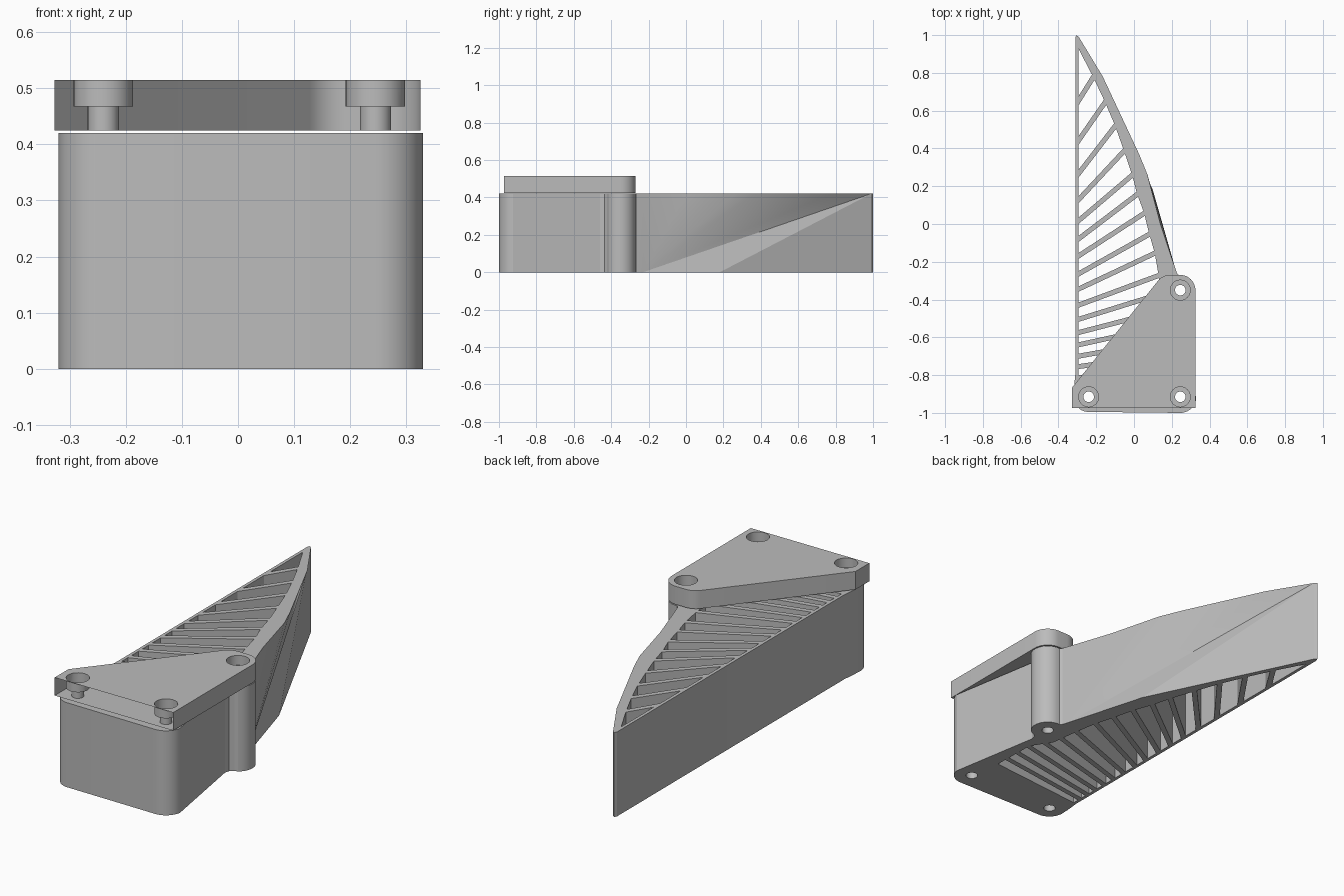
import bpy
import bmesh
from math import cos, sin, radians, sqrt

cube = bpy.data.objects.get("Cube")
if cube:
    bpy.data.objects.remove(cube, do_unlink=True)

grey = bpy.data.materials.new("plain grey")
grey.use_nodes = True
COLOUR = (0.5, 0.5, 0.5, 1)
grey.diffuse_color = COLOUR
grey.node_tree.nodes["Principled BSDF"].inputs["Base Color"].default_value = COLOUR

BODY_TOP = 0.42
PLATE_LOW, PLATE_TOP, SHOULDER = 0.425, 0.515, 0.467
FRONT_LEFT, FRONT_RIGHT, BACK = (-0.24, -0.915), (0.245, -0.915), (0.245, -0.35)
SCREWS = (FRONT_LEFT, FRONT_RIGHT, BACK)


def arc(centre, radius, start, end, steps=12):
    angles = [radians(start + (end - start) * i / steps) for i in range(steps + 1)]
    return [(centre[0] + radius * cos(a), centre[1] + radius * sin(a)) for a in angles]


def finish(name, bm):
    bmesh.ops.recalc_face_normals(bm, faces=bm.faces[:])
    mesh = bpy.data.meshes.new(name)
    bm.to_mesh(mesh)
    bm.free()
    mesh.materials.append(grey)
    obj = bpy.data.objects.new(name, mesh)
    bpy.context.collection.objects.link(obj)
    return obj


def prisms(name, outlines):
    """One mesh of upright prisms, each given as (outline, low, high)."""
    bm = bmesh.new()
    for outline, low, high in outlines:
        base = [bm.verts.new((x, y, low)) for x, y in outline]
        top = [bm.verts.new((x, y, high)) for x, y in outline]
        bm.faces.new(base[::-1])
        bm.faces.new(top)
        for i in range(len(base)):
            j = (i + 1) % len(base)
            bm.faces.new((base[i], base[j], top[j], top[i]))
    return finish(name, bm)


def cut(target, cutter):
    """Subtract the cutter from the target and discard the cutter."""
    mod = target.modifiers.new("cut", "BOOLEAN")
    mod.operation = "DIFFERENCE"
    mod.solver = "EXACT"
    mod.object = cutter
    cutter.hide_render = True
    select(target)
    bpy.ops.object.modifier_apply(modifier=mod.name)
    bpy.data.objects.remove(cutter, do_unlink=True)


def select(obj):
    bpy.ops.object.select_all(action="DESELECT")
    obj.select_set(True)
    bpy.context.view_layer.objects.active = obj


def smooth(obj):
    select(obj)
    bpy.ops.object.shade_smooth_by_angle(angle=radians(16))


# Body: bosses and walls shared by both levels, then a fin edge that
# bows out at the top and folds to a two-segment line at the bottom
shared = [(-0.305, 1), (-0.311, 0.985), (-0.311, -0.8), (-0.318, -0.87)]
shared += arc(FRONT_LEFT, 0.08, 180, 264)
shared += arc(FRONT_RIGHT, 0.085, 270, 353)
shared += [(0.25, -0.46), (0.256, -0.435), (0.275, -0.42)]
shared += arc(BACK, 0.08, -55, 95)
shared += [(0.228, -0.262), (0.217, -0.23)]
top_edge = [(0.14, 0), (0.07, 0.265), (0.027, 0.37), (-0.165, 0.78), (-0.292, 0.99)]
bottom_edge = [(0.1, 0.18), (-0.292, 0.99)]

bm = bmesh.new()
low = [bm.verts.new((x, y, 0)) for x, y in shared + bottom_edge]
high = [bm.verts.new((x, y, BODY_TOP)) for x, y in shared + top_edge]
bm.faces.new(low[::-1])
bm.faces.new(high)
n = len(shared)
for i in range(n - 1):
    bm.faces.new((low[i], low[i + 1], high[i + 1], high[i]))
for i in range(n - 1, len(high) - 1):
    bm.faces.new((low[n - 1], high[i + 1], high[i]))
bm.faces.new((low[n - 1], low[n], high[-1]))
bm.faces.new((low[n], low[-1], high[-1]))
bm.faces.new((low[-1], low[0], high[0], high[-1]))
body = finish("ribbed_fin_body", bm)

# Slots: one large window with the slanted ribs taken out of it
window = [(-0.295, -0.8), (0.22, -0.75), (0.215, -0.52), (0.15, -0.42),
          (0.13, -0.27), (0.11, -0.155), (0.08, -0.05), (0.053, 0.06),
          (0.016, 0.16), (-0.01, 0.26), (-0.053, 0.387), (-0.1, 0.52),
          (-0.154, 0.647), (-0.217, 0.78), (-0.295, 0.93)]
rib_start = [0.65, 0.44, 0.265, 0.127, 0.016, -0.08, -0.17, -0.265,
             -0.345, -0.43, -0.505, -0.575, -0.64, -0.7, -0.755]
rib_slope = [1.6, 1.44, 1.3, 1.07, 0.85, 0.76, 0.65, 0.56,
             0.47, 0.37, 0.31, 0.26, 0.22, 0.18, 0.14]
ribs = []
for y, slope in zip(rib_start, rib_slope):
    half = 0.013 * sqrt(1 + slope * slope)
    left, right = y - slope * 0.02, y + slope * 0.6
    outline = [(-0.315, left - half), (0.305, right - half),
               (0.305, right + half), (-0.315, left + half)]
    ribs.append((outline, -0.2, 0.7))
slots = prisms("slot_cutter", [(window, -0.1, 0.6)])
cut(slots, prisms("rib_cutter", ribs))
cut(body, slots)
cut(body, prisms("body_hole_cutter",
                 [(arc(c, 0.028, 0, 345, 23), -0.1, 0.6) for c in SCREWS]))
smooth(body)

# Cover plate with counterbored screw holes
plate_outline = [(-0.327, -0.973), (0.325, -0.973)]
plate_outline += arc(BACK, 0.08, 0, 90)
plate_outline += arc((0.19, -0.35), 0.08, 90, 141, 6)
plate_outline += [(-0.327, -0.865)]
plate = prisms("cover_plate", [(plate_outline, PLATE_LOW, PLATE_TOP)])
for radius, floor in ((0.028, 0.3), (0.053, SHOULDER)):
    cut(plate, prisms("plate_hole_cutter",
                      [(arc(c, radius, 0, 345, 23), floor, 0.7) for c in SCREWS]))

# The plate is a shell left open along its front
bm = bmesh.new()
bm.from_mesh(plate.data)
front = [f for f in bm.faces if f.normal.y < -0.9 and f.calc_center_median().y < -0.972]
bmesh.ops.delete(bm, geom=front, context="FACES")
bm.to_mesh(plate.data)
bm.free()
smooth(plate)
